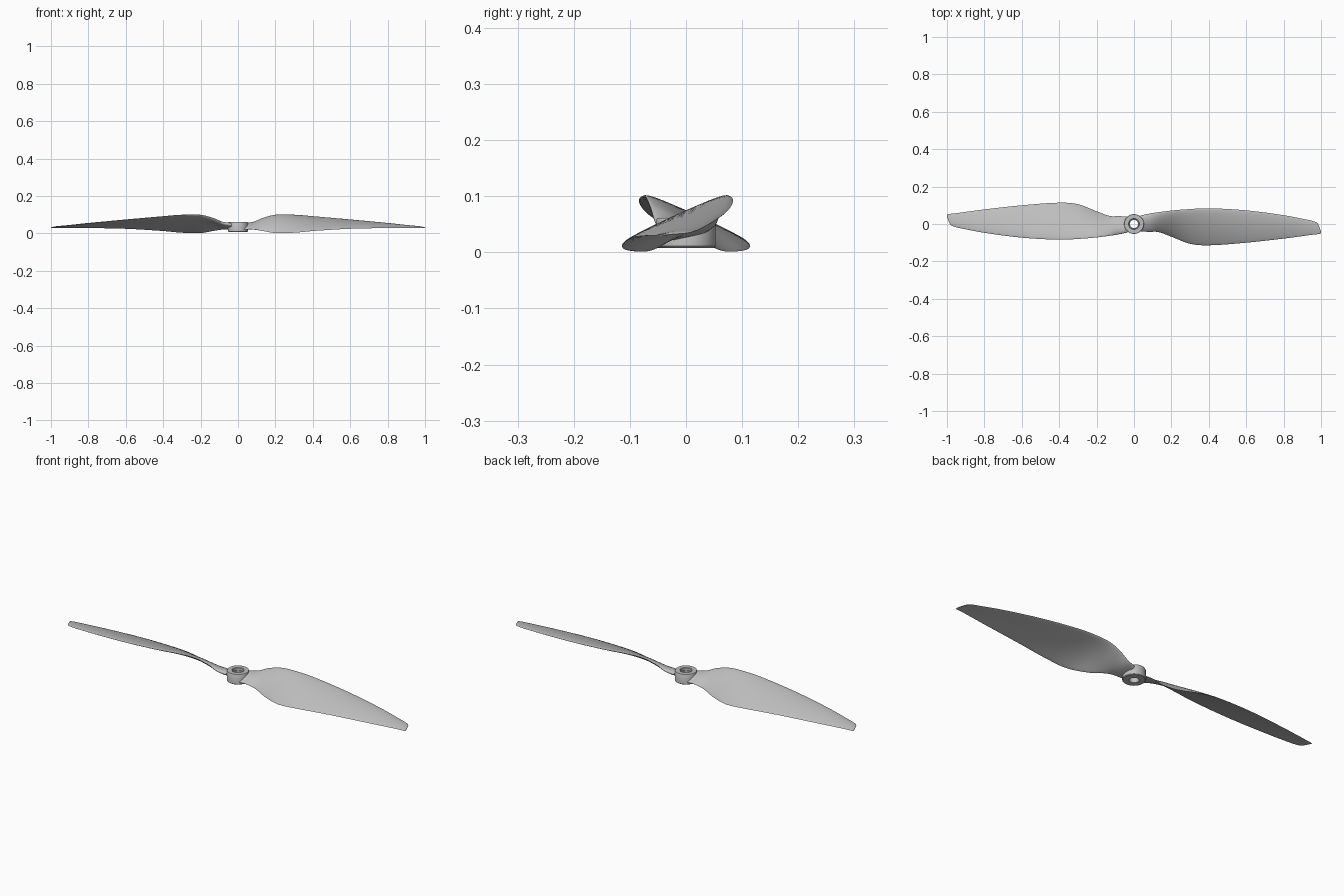
import bpy, bmesh, math
from mathutils import Vector, Matrix

cube = bpy.data.objects.get("Cube")
if cube:
    bpy.data.objects.remove(cube, do_unlink=True)

# One plain grey plastic
grey = bpy.data.materials.new("grey_plastic")
grey.use_nodes = True
colour = (0.52, 0.52, 0.52, 1)
grey.diffuse_color = colour
grey.node_tree.nodes["Principled BSDF"].inputs["Base Color"].default_value = colour


def finish(bm, name, angle):
    bmesh.ops.recalc_face_normals(bm, faces=bm.faces)
    mesh = bpy.data.meshes.new(name)
    bm.to_mesh(mesh)
    bm.free()
    mesh.materials.append(grey)
    obj = bpy.data.objects.new(name, mesh)
    bpy.context.collection.objects.link(obj)
    bpy.ops.object.select_all(action="DESELECT")
    obj.select_set(True)
    bpy.context.view_layer.objects.active = obj
    bpy.ops.object.shade_smooth_by_angle(angle=math.radians(angle))
    return obj


# Blade stations: x, trailing edge y z, leading edge y z, thickness
STATIONS = [
    (0.036, -.040, .022, .046, .048, .026),
    (0.08, -.042, .022, .055, .056, .024),
    (0.13, -.043, .014, .063, .080, .020),
    (0.20, -.068, .002, .072, .099, .017),
    (0.30, -.106, .004, .080, .099, .016),
    (0.40, -.114, .013, .084, .091, .015),
    (0.60, -.100, .025, .073, .073, .012),
    (0.80, -.078, .029, .047, .054, .009),
    (0.92, -.062, .030, .024, .041, .006),
    (0.965, -.056, .030, .013, .037, .005),
    (0.985, -.054, .030, -.002, .034, .004),
    (1.00, -.051, .029, -.040, .031, .003),
]
STEPS = 6
SIDE = 14


def tangent(i):
    a = Vector(STATIONS[max(i - 1, 0)])
    b = Vector(STATIONS[min(i + 1, len(STATIONS) - 1)])
    return (b - a) / (b[0] - a[0])


def smooth_stations():
    """Hermite blend between neighbouring stations."""
    for i in range(len(STATIONS) - 1):
        a, b = Vector(STATIONS[i]), Vector(STATIONS[i + 1])
        h = b[0] - a[0]
        for s in range(STEPS):
            t = s / STEPS
            u = 1 - t
            yield (a * (1 + 2 * t) * u * u + b * t * t * (3 - 2 * t)
                   + tangent(i) * h * t * u * u - tangent(i + 1) * h * t * t * u)
    yield Vector(STATIONS[-1])


def section(st):
    """Closed cambered aerofoil loop for one station."""
    x, ty, tz, ly, lz, thick = st
    lead, trail = Vector((x, ly, lz)), Vector((x, ty, tz))
    chord = trail - lead
    up = Vector((0, -chord.z, chord.y)).normalized()
    if up.z < 0:
        up = -up
    loop = []
    for k in range(2 * SIDE):
        ang = math.pi * k / SIDE
        t = (1 - math.cos(ang)) / 2
        camber = 0.14 * t * (1 - t) * chord.length
        half = thick * math.sin(ang) * (0.62 - 0.3 * t)
        loop.append(lead + chord * t + up * (camber + half))
    return loop


def blade(name, turn):
    bm = bmesh.new()
    rings = [[bm.verts.new(p) for p in section(st)] for st in smooth_stations()]
    n = 2 * SIDE
    for a, b in zip(rings, rings[1:]):
        for k in range(n):
            bm.faces.new((a[k], a[(k + 1) % n], b[(k + 1) % n], b[k]))
    for end in (rings[0], rings[-1]):
        bm.faces.new(end)
    bm.transform(Matrix.Rotation(turn, 4, "Z"))
    return finish(bm, name, 50)


blade("left_blade", 0)
blade("right_blade", math.pi)

# Hub: turned ring with a stepped through hole
profile = [(.022, .008), (.050, .008), (.053, .011), (.053, .058),
           (.051, .061), (.029, .061), (.027, .059), (.027, .047), (.022, .047)]
bm = bmesh.new()
pts = [bm.verts.new((r, 0, z)) for r, z in profile]
edges = [bm.edges.new((pts[i], pts[(i + 1) % len(pts)])) for i in range(len(pts))]
bmesh.ops.spin(bm, geom=pts + edges, cent=(0, 0, 0), axis=(0, 0, 1),
               angle=2 * math.pi, steps=48)
bmesh.ops.remove_doubles(bm, verts=bm.verts, dist=0.0001)
finish(bm, "hub", 35)
